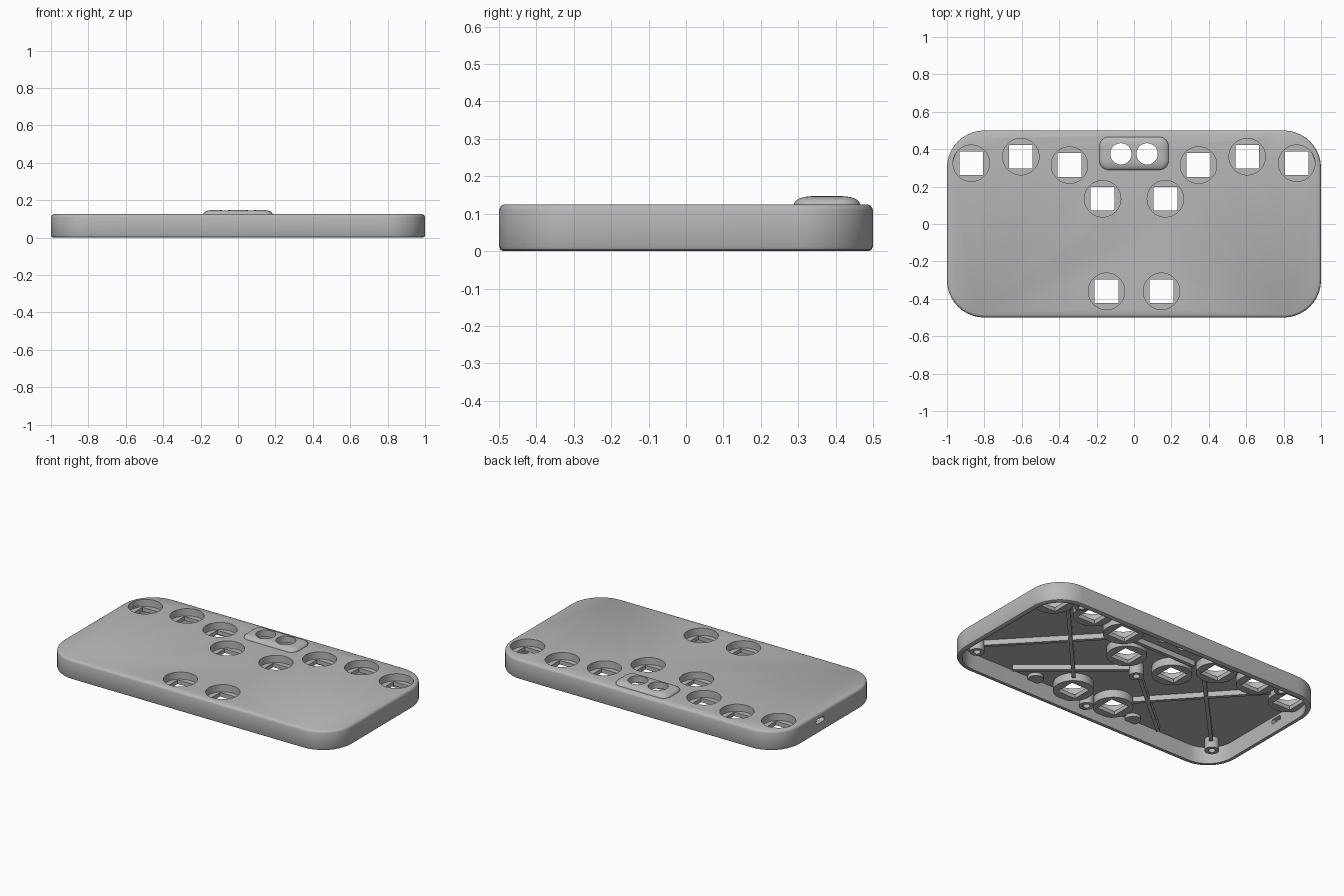
import bpy, bmesh, math
from mathutils import Vector, Matrix

if "Cube" in bpy.data.objects:
    bpy.data.objects.remove(bpy.data.objects["Cube"])

grey = bpy.data.materials.new("plain_grey")
grey.use_nodes = True
COLOUR = (0.48, 0.48, 0.48, 1)
grey.diffuse_color = COLOUR
grey.node_tree.nodes["Principled BSDF"].inputs["Base Color"].default_value = COLOUR

HEIGHT, CEILING, WALL = 0.125, 0.105, 0.03
HOLE_R, CUP_R = 0.0975, 0.115
CUP_FLOOR, CUP_BASE = 0.08, 0.055
# Button centres on one half; the other half is mirrored
BUTTONS = [(0.87, 0.325), (0.605, 0.36), (0.345, 0.315), (0.168, 0.135), (0.147, -0.36)]
BUTTONS += [(-x, y) for x, y in BUTTONS]
LENSES = [(-0.07, 0.375), (0.07, 0.375)]


def finish(name, bm, smooth=True):
    bmesh.ops.recalc_face_normals(bm, faces=bm.faces)
    mesh = bpy.data.meshes.new(name)
    bm.to_mesh(mesh)
    bm.free()
    mesh.materials.append(grey)
    obj = bpy.data.objects.new(name, mesh)
    bpy.context.collection.objects.link(obj)
    if smooth:
        shade(obj)
    return obj


def select(obj):
    bpy.ops.object.select_all(action='DESELECT')
    obj.select_set(True)
    bpy.context.view_layer.objects.active = obj


def shade(obj):
    select(obj)
    bpy.ops.object.shade_smooth_by_angle(angle=math.radians(35))


def outline(hx, hy, r, steps=10):
    """Rounded rectangle, counter-clockwise."""
    pts = []
    for i, (sx, sy) in enumerate([(1, 1), (-1, 1), (-1, -1), (1, -1)]):
        for k in range(steps + 1):
            a = (i + k / steps) * math.pi / 2
            pts.append((sx * (hx - r) + r * math.cos(a), sy * (hy - r) + r * math.sin(a)))
    return pts


def stack(bm, hx, hy, r, layers, centre=(0, 0)):
    """Closed solid through rounded rectangles, each given as (inset, z)."""
    rings = []
    for inset, z in layers:
        pts = outline(hx - inset, hy - inset, r - inset)
        rings.append([bm.verts.new((x + centre[0], y + centre[1], z)) for x, y in pts])
    for low, high in zip(rings, rings[1:]):
        for i in range(len(low)):
            j = (i + 1) % len(low)
            bm.faces.new((low[i], low[j], high[j], high[i]))
    bm.faces.new(rings[0][::-1])
    bm.faces.new(rings[-1])


def cylinder(bm, x, y, r, z0, z1, sides=48):
    bmesh.ops.create_cone(bm, cap_ends=True, segments=sides, radius1=r, radius2=r, depth=z1 - z0,
                          matrix=Matrix.Translation((x, y, (z0 + z1) / 2)))


def box(bm, centre, size, angle=0):
    m = Matrix.Translation(centre) @ Matrix.Rotation(angle, 4, 'Z') @ Matrix.Diagonal((*size, 1))
    bmesh.ops.create_cube(bm, size=1, matrix=m)


def cut(obj, cutter_bm):
    cutter = finish("cutter", cutter_bm, False)
    cutter.hide_render = True
    mod = obj.modifiers.new("cut", 'BOOLEAN')
    mod.object, mod.operation, mod.solver = cutter, 'DIFFERENCE', 'EXACT'
    select(obj)
    bpy.ops.object.modifier_apply(modifier=mod.name)
    bpy.data.objects.remove(cutter)


# Case shell: rounded slab, hollow from below
bm = bmesh.new()
stack(bm, 1, 0.5, 0.2, [(0.012, 0), (0.004, 0.004), (0, 0.012), (0, HEIGHT - 0.016),
                        (0.002, HEIGHT - 0.01), (0.006, HEIGHT - 0.004), (0.014, HEIGHT)])
case = finish("case_shell", bm, False)
bm = bmesh.new()
stack(bm, 1 - WALL, 0.5 - WALL, 0.2 - WALL, [(0, -0.1), (0, CEILING)])
cut(case, bm)

# Button and lens holes in the top, cable slot in the side wall
bm = bmesh.new()
for x, y in BUTTONS:
    cylinder(bm, x, y, HOLE_R, 0.09, 0.2)
for x, y in LENSES:
    cylinder(bm, x, y, 0.057, 0.09, 0.2)
cut(case, bm)
bm = bmesh.new()
stack(bm, 0.015, 0.04, 0.0149, [(0, -0.1), (0, 0.1)])
bmesh.ops.transform(bm, verts=bm.verts,
                    matrix=Matrix.Translation((-1, 0.1, 0.075)) @ Matrix.Rotation(math.pi / 2, 4, 'Y'))
cut(case, bm)
shade(case)

# Button cups with a square opening in the floor
bm = bmesh.new()
cylinder(bm, 0, 0, CUP_R, CUP_BASE, 0.115)
cup = finish("button_cup", bm, False)
bm = bmesh.new()
cylinder(bm, 0, 0, HOLE_R, CUP_FLOOR, 0.2)
cut(cup, bm)
bm = bmesh.new()
box(bm, (0, 0, 0.07), (0.127, 0.127, 0.1))
cut(cup, bm)
shade(cup)
for i, (x, y) in enumerate(BUTTONS):
    part = cup if i == 0 else cup.copy()
    if i:
        bpy.context.collection.objects.link(part)
    part.location = (x, y, 0)

# Raised lens housing with two round holes
bm = bmesh.new()
dome = [(0.05 * (1 - math.cos(t)), 0.126 + 0.021 * math.sin(t))
        for t in [k * math.pi / 12 for k in range(7)]]
stack(bm, 0.185, 0.088, 0.0501, [(0, 0.11)] + dome, (0, 0.377))
housing = finish("lens_housing", bm, False)
bm = bmesh.new()
for x, y in LENSES:
    cylinder(bm, x, y, 0.057, 0.05, 0.2)
cut(housing, bm)
shade(housing)

# Hollow screw posts under the top
POSTS = [(0.87, -0.35), (-0.87, -0.35), (0.74, 0.42), (-0.74, 0.42), (0, 0.02), (0, -0.42)]
for x, y in POSTS:
    bm = bmesh.new()
    cylinder(bm, x, y, 0.042, 0.035, 0.11, 32)
    post = finish("screw_post", bm, False)
    bm = bmesh.new()
    cylinder(bm, x, y, 0.02, 0, 0.09, 32)
    cut(post, bm)
    shade(post)

# Diagonal stiffening ribs, mirrored, plus a cross rib
bm = bmesh.new()
RIBS = [((0.84, -0.32), (0.35, 0.2)), ((0.75, 0.31), (0.22, -0.27)), ((0.54, -0.43), (0.03, 0.0))]
RIBS += [((-a[0], a[1]), (-b[0], b[1])) for a, b in RIBS]
for a, b in RIBS + [((-0.22, 0.265), (0.22, 0.265))]:
    a, b = Vector(a), Vector(b)
    d, mid = b - a, (a + b) / 2
    box(bm, (mid.x, mid.y, 0.09), (d.length, 0.022, 0.036), math.atan2(d.y, d.x))
finish("stiffening_ribs", bm, False)

# Half-round tabs along the front wall
bm = bmesh.new()
for x in (-0.36, 0.36):
    cylinder(bm, x, -0.44, 0.045, 0.085, 0.11, 32)
finish("front_tabs", bm)
